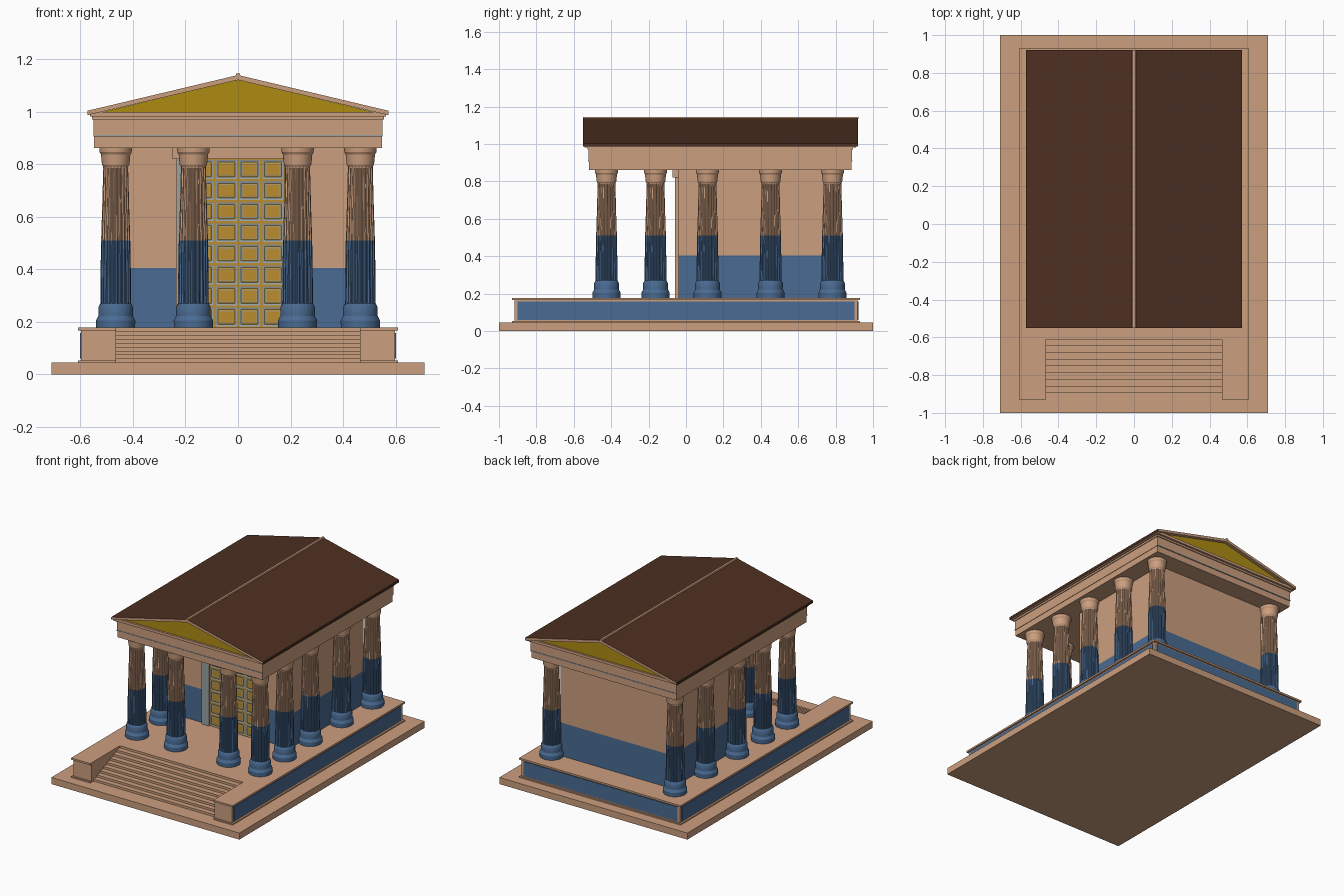
import bpy, bmesh, math
from mathutils import Vector

if "Cube" in bpy.data.objects:
    bpy.data.objects.remove(bpy.data.objects["Cube"])


def material(name, rgb):
    m = bpy.data.materials.new(name)
    m.diffuse_color = (*rgb, 1)
    m.use_nodes = True
    m.node_tree.nodes["Principled BSDF"].inputs["Base Color"].default_value = m.diffuse_color
    return m


STONE = material("tan stone", (0.60, 0.345, 0.21))
BLUE = material("blue paint", (0.068, 0.147, 0.29))
ROOF = material("dark brown roof", (0.075, 0.029, 0.015))
OCHRE = material("ochre gable", (0.42, 0.26, 0.006))
GOLD = material("door gold", (0.50, 0.27, 0.03))
GREY = material("blue grey", (0.31, 0.36, 0.38))


def finish(name, bm, mats):
    me = bpy.data.meshes.new(name)
    bm.to_mesh(me)
    bm.free()
    for m in mats:
        me.materials.append(m)
    ob = bpy.data.objects.new(name, me)
    bpy.context.collection.objects.link(ob)
    return ob


def prism(name, pts, axis, a, b, mats, rule=None):
    """Extrude a 2D outline along an axis from a to b."""
    place = {"x": lambda p, t: (t, p[0], p[1]),
             "y": lambda p, t: (p[0], t, p[1]),
             "z": lambda p, t: (p[0], p[1], t)}[axis]
    bm = bmesh.new()
    lo = [bm.verts.new(place(p, a)) for p in pts]
    hi = [bm.verts.new(place(p, b)) for p in pts]
    bm.faces.new(lo)
    bm.faces.new(hi)
    n = len(pts)
    for i in range(n):
        j = (i + 1) % n
        bm.faces.new((lo[i], lo[j], hi[j], hi[i]))
    bmesh.ops.recalc_face_normals(bm, faces=bm.faces)
    if rule:
        bm.normal_update()
        for f in bm.faces:
            f.material_index = rule(f)
    return finish(name, bm, mats)


def box(name, x0, x1, y0, y1, z0, z1, mat):
    return prism(name, [(x0, y0), (x1, y0), (x1, y1), (x0, y1)], "z", z0, z1, [mat])


def u_plan(w, y, inner=0.465, notch=-0.61):
    """Podium plan with a notch for the stairs."""
    return [(-w, -y), (-inner, -y), (-inner, notch), (inner, notch),
            (inner, -y), (w, -y), (w, y), (-w, y)]


# Ground slab and podium
box("ground_slab", -0.71, 0.71, -1, 1, 0, 0.045, STONE)
prism("podium_foot", u_plan(0.61, 0.93), "z", 0.045, 0.053, [STONE])
prism("podium", u_plan(0.598, 0.918), "z", 0.053, 0.166, [STONE])
prism("podium_cap", u_plan(0.61, 0.93), "z", 0.166, 0.178, [STONE])

# Blue podium panels
for s, side in ((-1, "left"), (1, "right")):
    xs = sorted((s * 0.597, s * 0.602))
    box("podium_panel_" + side, *xs, -0.90, 0.90, 0.06, 0.158, BLUE)
box("podium_panel_back", -0.58, 0.58, 0.917, 0.922, 0.06, 0.158, BLUE)

# Stairs
steps, y0, run, rise = 9, -0.895, 0.0356, 0.133 / 9
outline = [(-0.60, 0.045), (y0, 0.045)]
for i in range(steps):
    z = 0.045 + rise * (i + 1)
    y = y0 + run * i
    outline += [(y, z), (y + run if i < steps - 1 else -0.60, z)]
prism("stairs", outline, "x", -0.465, 0.465, [STONE])

# Inner chamber
box("wall_lower", -0.42, 0.42, -0.04, 0.755, 0.178, 0.405, BLUE)
box("wall_upper", -0.42, 0.42, -0.04, 0.755, 0.405, 0.862, STONE)

# Door frame
for s, side in ((-1, "left"), (1, "right")):
    xs = sorted((s * 0.178, s * 0.236))
    box("door_jamb_" + side, *xs, -0.056, -0.04, 0.178, 0.82, STONE)
    xs = sorted((s * 0.182, s * 0.230))
    box("door_jamb_face_" + side, *xs, -0.059, -0.055, 0.178, 0.82, GREY)
box("door_lintel", -0.25, 0.25, -0.072, -0.04, 0.82, 0.862, STONE)
box("door_back", -0.178, 0.178, -0.047, -0.04, 0.178, 0.82, GOLD)

# Door with coffered panels
bm = bmesh.new()
bmesh.ops.create_grid(bm, x_segments=4, y_segments=8, size=0.5)
for v in bm.verts:
    v.co = Vector((v.co.x * 0.356, -0.05, 0.499 + v.co.y * 0.642))
bm.normal_update()
cells = list(bm.faces)
current = 0
for width, depth, inner in ((0.006, 0.0, 1), (0.011, -0.002, 0), (0.007, 0.002, 1), (0.003, 0.0, 0)):
    ring = bmesh.ops.inset_individual(bm, faces=cells, thickness=width, depth=depth)["faces"]
    for f in ring:
        f.material_index = current
    for f in cells:
        f.material_index = inner
    current = inner
finish("door", bm, [GOLD, GREY])

# Fluted column: (height, radius, fluted)
PROFILE = [(0.178, 0.074, 0), (0.205, 0.075, 0), (0.215, 0.070, 0), (0.222, 0.066, 0),
           (0.230, 0.066, 0), (0.255, 0.066, 0), (0.264, 0.062, 0), (0.270, 0.0585, 1),
           (0.40, 0.0575, 1), (0.51, 0.0555, 1), (0.65, 0.051, 1), (0.785, 0.0475, 1),
           (0.792, 0.048, 0), (0.798, 0.052, 0), (0.815, 0.054, 0), (0.838, 0.056, 0),
           (0.846, 0.061, 0), (0.862, 0.062, 0)]
FLUTE = (1, 1, 0.92, 0.92)
SIDES = 80
bm = bmesh.new()
rings = []
for z, r, fluted in PROFILE:
    ring = []
    for i in range(SIDES):
        k = r * (FLUTE[i % 4] if fluted else 1)
        a = 2 * math.pi * i / SIDES
        ring.append(bm.verts.new((k * math.cos(a), k * math.sin(a), z)))
    rings.append(ring)
for lo, hi in zip(rings, rings[1:]):
    for i in range(SIDES):
        j = (i + 1) % SIDES
        f = bm.faces.new((lo[i], lo[j], hi[j], hi[i]))
        f.material_index = 0 if f.calc_center_median().z < 0.51 else 1
bm.faces.new(rings[0][::-1])
bm.faces.new(rings[-1]).material_index = 1
column = finish("column", bm, [BLUE, STONE])
bpy.context.view_layer.objects.active = column
column.select_set(True)
bpy.ops.object.shade_smooth_by_angle(angle=math.radians(25))

# Column positions: front pair plus the two side rows
spots = [(-0.17, -0.425), (0.227, -0.425)]
spots += [(s * 0.466, y) for s in (-1, 1) for y in (-0.425, -0.163, 0.115, 0.452, 0.783)]
column.location = (*spots[0], 0)
for x, y in spots[1:]:
    c = column.copy()
    c.location = (x, y, 0)
    bpy.context.collection.objects.link(c)

# Entablature
box("architrave", -0.548, 0.548, -0.518, 0.885, 0.862, 0.905, STONE)
box("frieze", -0.551, 0.551, -0.521, 0.888, 0.905, 0.970, STONE)
box("frieze_cap", -0.556, 0.556, -0.527, 0.894, 0.970, 0.982, STONE)
box("cornice", -0.564, 0.564, -0.543, 0.908, 0.982, 1.0, STONE)
box("frieze_stripe_front", -0.551, 0.551, -0.524, -0.520, 0.906, 0.912, GREY)
box("frieze_stripe_back", -0.551, 0.551, 0.887, 0.891, 0.906, 0.912, GREY)

# Gable infill, visible at front and back
prism("gable", [(-0.53, 0.996), (0.53, 0.996), (0, 1.122)], "y", -0.530, 0.896, [OCHRE])

# Roof slopes: brown on top and at the eaves, stone at the gable ends
for s, side in ((-1, "left"), (1, "right")):
    pts = [(0, 1.14), (s * 0.573, 1.004), (s * 0.573, 0.987), (0, 1.121)]
    prism("roof_" + side, pts, "y", -0.55, 0.92, [STONE, ROOF],
          lambda f: int(f.normal.z > 0.5 or abs(f.normal.x) > 0.9))

# Ridge strip
prism("roof_ridge", [(-0.011, 1.134), (0.011, 1.134), (0.007, 1.145), (-0.007, 1.145)],
      "y", -0.551, 0.921, [STONE])
